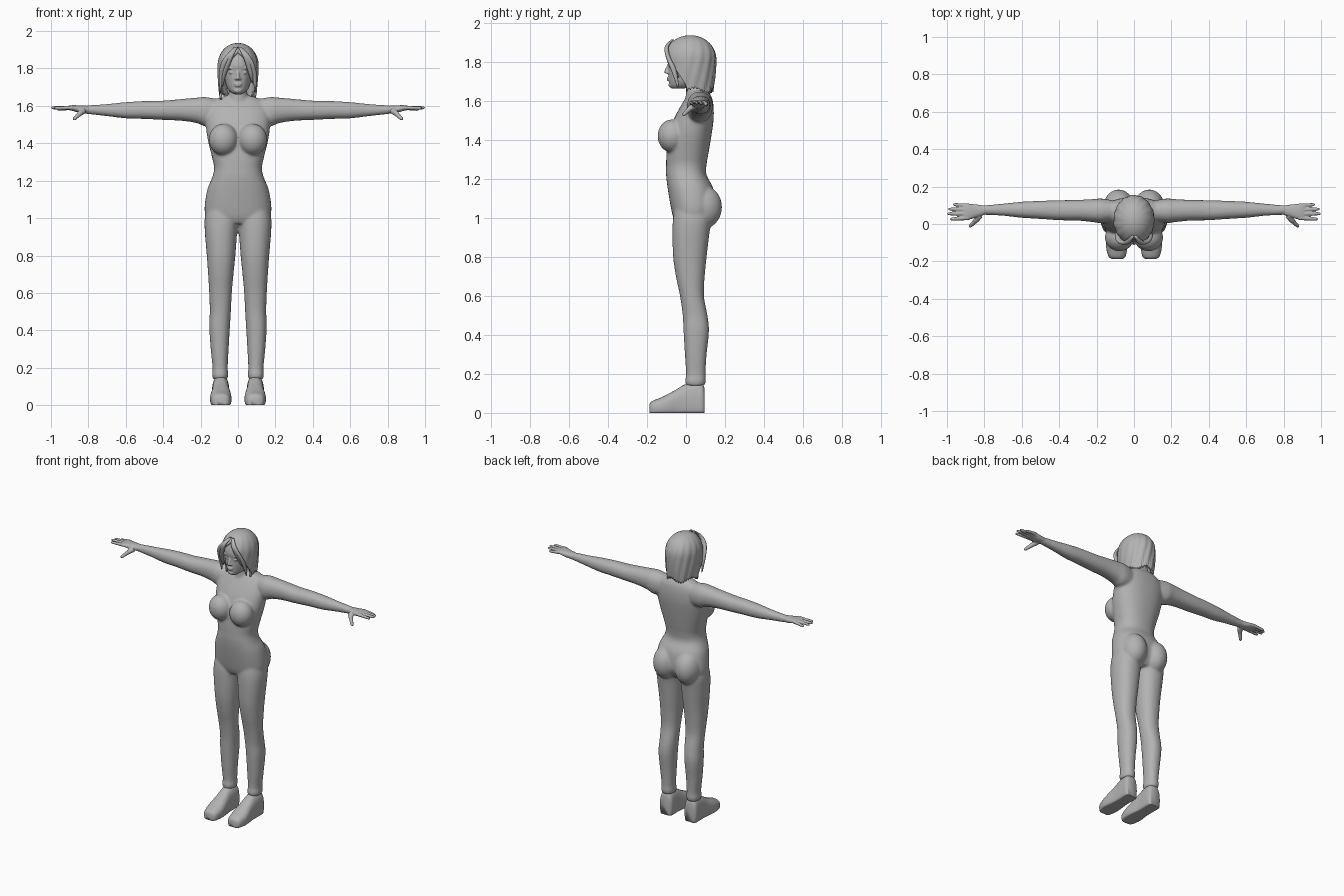
import bpy, bmesh, math
from mathutils import Vector

grey = bpy.data.materials.new("light grey")
grey.diffuse_color = (0.45, 0.45, 0.45, 1)


def resample(rows, n=4):
    """Catmull-Rom interpolation through rows of numbers."""
    out = []
    for i in range(len(rows) - 1):
        p = [rows[max(i - 1, 0)], rows[i], rows[i + 1], rows[min(i + 2, len(rows) - 1)]]
        for k in range(n):
            t = k / n
            out.append([0.5 * (2 * b + (c - a) * t + (2 * a - 5 * b + 4 * c - d) * t * t
                               + (3 * b - a - 3 * c + d) * t ** 3) for a, b, c, d in zip(*p)])
    return out + [list(rows[-1])]


def loft(bm, rows, axis, power=2.2, sides=28, floor=None, sign=1):
    """Rows: position on axis, then min/max of the two other axes (in x, y, z order)."""
    rings = []
    for q, a0, a1, b0, b1 in resample(rows):
        ring = []
        for k in range(sides):
            t = 2 * math.pi * k / sides
            c, s = math.cos(t), math.sin(t)
            a = (a0 + a1) / 2 + (a1 - a0) / 2 * math.copysign(abs(c) ** (2 / power), c)
            b = (b0 + b1) / 2 + (b1 - b0) / 2 * math.copysign(abs(s) ** (2 / power), s)
            co = [a, b]
            co.insert(axis, q)
            if floor is not None:
                co[2] = max(co[2], floor)
            co[0] *= sign
            ring.append(bm.verts.new(co))
        rings.append(ring)
    for r0, r1 in zip(rings, rings[1:]):
        for k in range(sides):
            j = (k + 1) % sides
            bm.faces.new((r0[k], r0[j], r1[j], r1[k]))
    bm.faces.new(rings[0][::-1])
    bm.faces.new(rings[-1])


def ball(bm, loc, size):
    vs = bmesh.ops.create_uvsphere(bm, u_segments=24, v_segments=16, radius=1)["verts"]
    for v in vs:
        v.co = Vector(loc) + Vector([a * b for a, b in zip(v.co, size)])


def finger(bm, a, b, r0, r1, sides=10):
    """Tapered round-ended rod from a to b."""
    a, b = Vector(a), Vector(b)
    d = (b - a).normalized()
    u = d.orthogonal().normalized()
    w = d.cross(u)
    rings = []
    for t, f in ((0, 1), (0.5, 1), (0.85, 1), (0.95, 0.8), (1, 0.4)):
        r = (r0 + (r1 - r0) * t) * f
        rings.append([bm.verts.new(a.lerp(b, t) + r * (u * math.cos(k * 2 * math.pi / sides)
                     + w * math.sin(k * 2 * math.pi / sides))) for k in range(sides)])
    for p, q in zip(rings, rings[1:]):
        for k in range(sides):
            bm.faces.new((p[k], p[(k + 1) % sides], q[(k + 1) % sides], q[k]))
    bm.faces.new(rings[0][::-1])
    bm.faces.new(rings[-1])


def finish(bm, name, voxel=None, smooth=0):
    bmesh.ops.recalc_face_normals(bm, faces=bm.faces)
    me = bpy.data.meshes.new(name)
    bm.to_mesh(me)
    bm.free()
    me.materials.append(grey)
    me.polygons.foreach_set("use_smooth", [True] * len(me.polygons))
    ob = bpy.data.objects.new(name, me)
    bpy.context.collection.objects.link(ob)
    if voxel:
        m = ob.modifiers.new("blend", "REMESH")
        m.mode, m.voxel_size, m.use_smooth_shade = "VOXEL", voxel, True
        m = ob.modifiers.new("soften", "SMOOTH")
        m.factor, m.iterations = 0.5, smooth
    return ob


# Body: torso, neck, bust, seat, arms and legs blended into one skin
bm = bmesh.new()
torso = [(0.97, -0.12, 0.12, -0.05, 0.11), (1.0, -0.165, 0.165, -0.065, 0.13),
         (1.05, -0.179, 0.179, -0.077, 0.15), (1.15, -0.165, 0.165, -0.094, 0.14),
         (1.22, -0.137, 0.137, -0.102, 0.105), (1.27, -0.128, 0.128, -0.102, 0.105),
         (1.33, -0.14, 0.14, -0.1, 0.115), (1.42, -0.162, 0.162, -0.09, 0.13),
         (1.5, -0.172, 0.172, -0.065, 0.141), (1.56, -0.17, 0.17, -0.035, 0.142),
         (1.61, -0.15, 0.15, -0.005, 0.135), (1.64, -0.11, 0.11, 0.015, 0.12),
         (1.655, -0.06, 0.06, 0.025, 0.11)]
loft(bm, torso, 2, 2.3, 40)
loft(bm, [(1.58, -0.06, 0.06, -0.005, 0.115), (1.65, -0.05, 0.05, 0.0, 0.105),
          (1.72, -0.05, 0.05, 0.0, 0.105)], 2)
leg = [(1.08, 0.03, 0.16, -0.05, 0.12), (1.0, 0.0, 0.178, -0.066, 0.13),
       (0.92, 0.005, 0.177, -0.07, 0.12), (0.8, 0.014, 0.167, -0.066, 0.106),
       (0.7, 0.024, 0.16, -0.052, 0.096), (0.6, 0.033, 0.154, -0.031, 0.092),
       (0.5, 0.038, 0.151, -0.017, 0.11), (0.42, 0.043, 0.154, -0.013, 0.118),
       (0.3, 0.05, 0.146, -0.006, 0.106), (0.2, 0.055, 0.136, 0.0, 0.1),
       (0.165, 0.052, 0.139, -0.005, 0.102), (0.14, 0.056, 0.134, 0.0, 0.096)]
arm = [(0.08, 0.02, 0.12, 1.5, 1.63), (0.17, 0.005, 0.136, 1.49, 1.647),
       (0.22, 0.01, 0.133, 1.508, 1.644), (0.3, 0.018, 0.129, 1.52, 1.637),
       (0.4, 0.02, 0.127, 1.525, 1.628), (0.5, 0.027, 0.124, 1.53, 1.626),
       (0.6, 0.033, 0.119, 1.533, 1.62), (0.7, 0.044, 0.109, 1.545, 1.61),
       (0.8, 0.049, 0.1, 1.556, 1.603), (0.83, 0.047, 0.1, 1.56, 1.6)]
for s in (1, -1):
    loft(bm, leg, 2, sign=s)
    loft(bm, arm, 0, sign=s)
    ball(bm, (s * 0.078, -0.072, 1.42), (0.078, 0.074, 0.085))
    ball(bm, (s * 0.082, 0.09, 1.055), (0.082, 0.095, 0.11))
finish(bm, "body", 0.007, 10)

# Hands: palm, four fingers and a thumb
palm = [(0.79, 0.052, 0.097, 1.56, 1.6), (0.84, 0.036, 0.104, 1.562, 1.602),
        (0.88, 0.024, 0.108, 1.572, 1.604), (0.905, 0.022, 0.108, 1.578, 1.601),
        (0.915, 0.03, 0.1, 1.583, 1.597)]
for s, side in ((1, "left"), (-1, "right")):
    bm = bmesh.new()
    loft(bm, palm, 0, 2.4, sign=s)
    for y0, y1, tip, z in ((0.099, 0.104, 0.968, 1.58), (0.076, 0.08, 0.994, 1.588),
                           (0.054, 0.055, 1.0, 1.59), (0.032, 0.026, 0.985, 1.588)):
        finger(bm, (s * 0.885, y0, 1.59), (s * tip, y1, z), 0.0115, 0.0085)
    finger(bm, (s * 0.825, 0.045, 1.575), (s * 0.85, 0.012, 1.556), 0.018, 0.014)
    finger(bm, (s * 0.842, 0.022, 1.562), (s * 0.88, -0.016, 1.526), 0.014, 0.009)
    finish(bm, side + "_hand", 0.004, 3)

    # Shoe with a flat sole
    bm = bmesh.new()
    shoe = [(-0.188, 0.065, 0.115, 0.043), (-0.175, 0.046, 0.136, 0.06),
            (-0.13, 0.036, 0.148, 0.078), (-0.09, 0.036, 0.148, 0.098),
            (-0.05, 0.041, 0.142, 0.12), (-0.01, 0.046, 0.139, 0.144),
            (0.04, 0.046, 0.139, 0.16), (0.08, 0.047, 0.139, 0.155), (0.094, 0.058, 0.13, 0.13)]
    loft(bm, [(y, a, b, -0.25 * t, t) for y, a, b, t in shoe], 1, 2.5, 32, 0.0, s)
    finish(bm, side + "_shoe")

# Head with nose, lips, brows, eyes and chin
bm = bmesh.new()
loft(bm, [(1.662, -0.02, 0.02, -0.07, -0.02), (1.675, -0.042, 0.042, -0.084, 0.05),
          (1.7, -0.06, 0.06, -0.088, 0.1), (1.74, -0.071, 0.071, -0.091, 0.125),
          (1.78, -0.077, 0.077, -0.091, 0.135), (1.82, -0.081, 0.081, -0.096, 0.138),
          (1.87, -0.072, 0.072, -0.08, 0.12), (1.9, -0.045, 0.045, -0.045, 0.085)], 2)
finger(bm, (0, -0.085, 1.79), (0, -0.103, 1.747), 0.007, 0.011)
ball(bm, (0, -0.1, 1.748), (0.011, 0.012, 0.009))
for z, w in ((1.717, 0.022), (1.708, 0.019)):
    ball(bm, (0, -0.088, z), (w, 0.011, 0.006))
ball(bm, (0, -0.077, 1.682), (0.022, 0.013, 0.014))
for s in (1, -1):
    ball(bm, (s * 0.01, -0.095, 1.745), (0.008, 0.009, 0.007))
    ball(bm, (s * 0.033, -0.076, 1.778), (0.016, 0.012, 0.008))
    ball(bm, (s * 0.034, -0.077, 1.8), (0.024, 0.013, 0.006))
finish(bm, "head", 0.004, 3)

# Hair shell: closed crown, open over the face, uneven tips
bm = bmesh.new()
cols, rows = 96, 30
grid = []
for j in range(rows + 1):
    line = []
    for i in range(cols + 1):
        u, v = i / cols, j / rows
        tip = 1.645 + 0.014 * abs(math.sin(23 * math.pi * u)) + 0.012 * math.sin(17 * u)
        if v < 0.45:
            t = v / 0.45 * math.pi / 2
            z, r = 1.815 + 0.121 * math.cos(t), math.sin(t) ** 0.95
        else:
            t = (v - 0.45) / 0.55
            z, r = 1.815 + (tip - 1.815) * t, 1 - 0.1 * t * t
        # half angle of the opening over the face
        gap = math.radians(82) * min(1, max(0, (1.888 - z) / 0.215)) ** 0.75
        th = gap + (2 * math.pi - 2 * gap) * u
        lock = 1 + 0.016 * math.sin(15 * th + 8 * v) * min(1, 2.5 * v)
        line.append(bm.verts.new((0.109 * r * lock * math.sin(th),
                                  0.022 - 0.132 * r * lock * math.cos(th), z)))
    grid.append(line)
for p, q in zip(grid, grid[1:]):
    for i in range(cols):
        bm.faces.new((p[i], q[i], q[i + 1], p[i + 1]))
bmesh.ops.remove_doubles(bm, verts=bm.verts, dist=0.0004)
hair = finish(bm, "hair")
m = hair.modifiers.new("thickness", "SOLIDIFY")
m.thickness, m.offset = 0.012, -1
if sum(f.normal.dot(f.center - Vector((0, 0.02, 1.8))) for f in hair.data.polygons) < 0:
    hair.data.flip_normals()

# Swept locks from the parting down both sides of the face
for n, (side, x1, x2, z2) in enumerate(((-1, 0.045, 0.082, 1.7), (-1, 0.065, 0.094, 1.665),
                                        (1, 0.045, 0.076, 1.72), (1, 0.06, 0.092, 1.67))):
    bm = bmesh.new()
    loft(bm, [(1.915, 0.0, 0.018, -0.075, -0.06), (1.88, x1 * 0.4, x1 * 0.4 + 0.03, -0.108, -0.088),
              (1.83, x1 * 0.85, x1 + 0.025, -0.105, -0.082),
              (1.76, x2 - 0.016, x2 + 0.009, -0.078, -0.05),
              (z2, x2 - 0.002, x2 + 0.002, -0.045, -0.035)], 2, 2, 12, sign=side)
    finish(bm, "fringe_lock_%d" % (n + 1))
